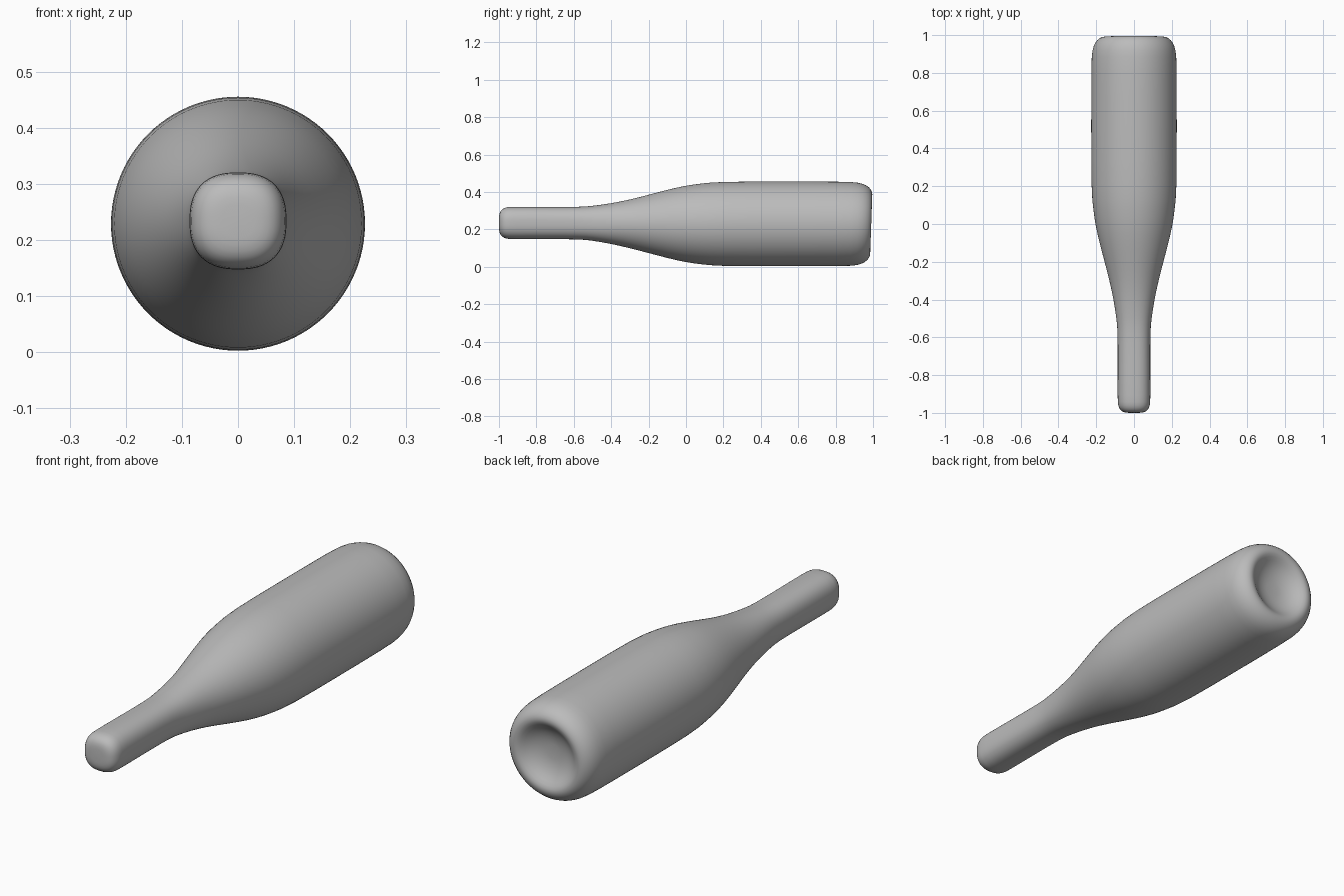
import bpy, bmesh, math

cube = bpy.data.objects.get("Cube")
if cube:
    bpy.data.objects.remove(cube, do_unlink=True)

SIDES = 48
AXIS_Z = 0.229

# Material
gray = bpy.data.materials.new("plain gray")
gray.use_nodes = True
COLOR = (0.5, 0.5, 0.5, 1)
gray.diffuse_color = COLOR
gray.node_tree.nodes["Principled BSDF"].inputs["Base Color"].default_value = COLOR

# Profile from mouth to dented base: (position along y, radius)
profile = [
    (-1.0, 0.03), (-0.997, 0.055), (-0.985, 0.074), (-0.96, 0.085), (-0.93, 0.087),
    (-0.75, 0.086), (-0.56, 0.086), (-0.5, 0.093), (-0.4, 0.108), (-0.3, 0.13),
    (-0.2, 0.156), (-0.1, 0.183), (0.0, 0.206), (0.08, 0.216), (0.17, 0.227),
    (0.5, 0.227), (0.86, 0.227), (0.92, 0.222), (0.96, 0.208), (0.985, 0.185),
    (0.993, 0.16), (0.985, 0.138), (0.96, 0.11), (0.943, 0.07), (0.937, 0.03),
]


def ring_point(y, r, angle):
    """Round body, slightly squared neck and slightly slanted base."""
    c, s = math.cos(angle), math.sin(angle)
    neck = min(1, max(0, (-0.3 - y) / 0.3))
    power = 2 + 0.5 * neck
    r /= (abs(c) ** power + abs(s) ** power) ** (1 / power)
    slant = max(0, y - 0.86) / 0.13
    return (r * c, y + 0.035 * slant * r * s, AXIS_Z + 0.005 * neck + r * s)


# Bottle: loft rings along the profile and cap both ends
bm = bmesh.new()
rings = [[bm.verts.new(ring_point(y, r, math.tau * i / SIDES)) for i in range(SIDES)]
         for y, r in profile]
for a, b in zip(rings, rings[1:]):
    for i in range(SIDES):
        j = (i + 1) % SIDES
        bm.faces.new((a[i], a[j], b[j], b[i]))
bm.faces.new(rings[0])
bm.faces.new(rings[-1])
bmesh.ops.recalc_face_normals(bm, faces=bm.faces)

mesh = bpy.data.meshes.new("bottle")
bm.to_mesh(mesh)
bm.free()
mesh.materials.append(gray)
mesh.shade_smooth()
bottle = bpy.data.objects.new("bottle", mesh)
bpy.context.collection.objects.link(bottle)

# Soften the lengthwise curve
smooth = bottle.modifiers.new("soft surface", "SUBSURF")
smooth.levels = smooth.render_levels = 1
